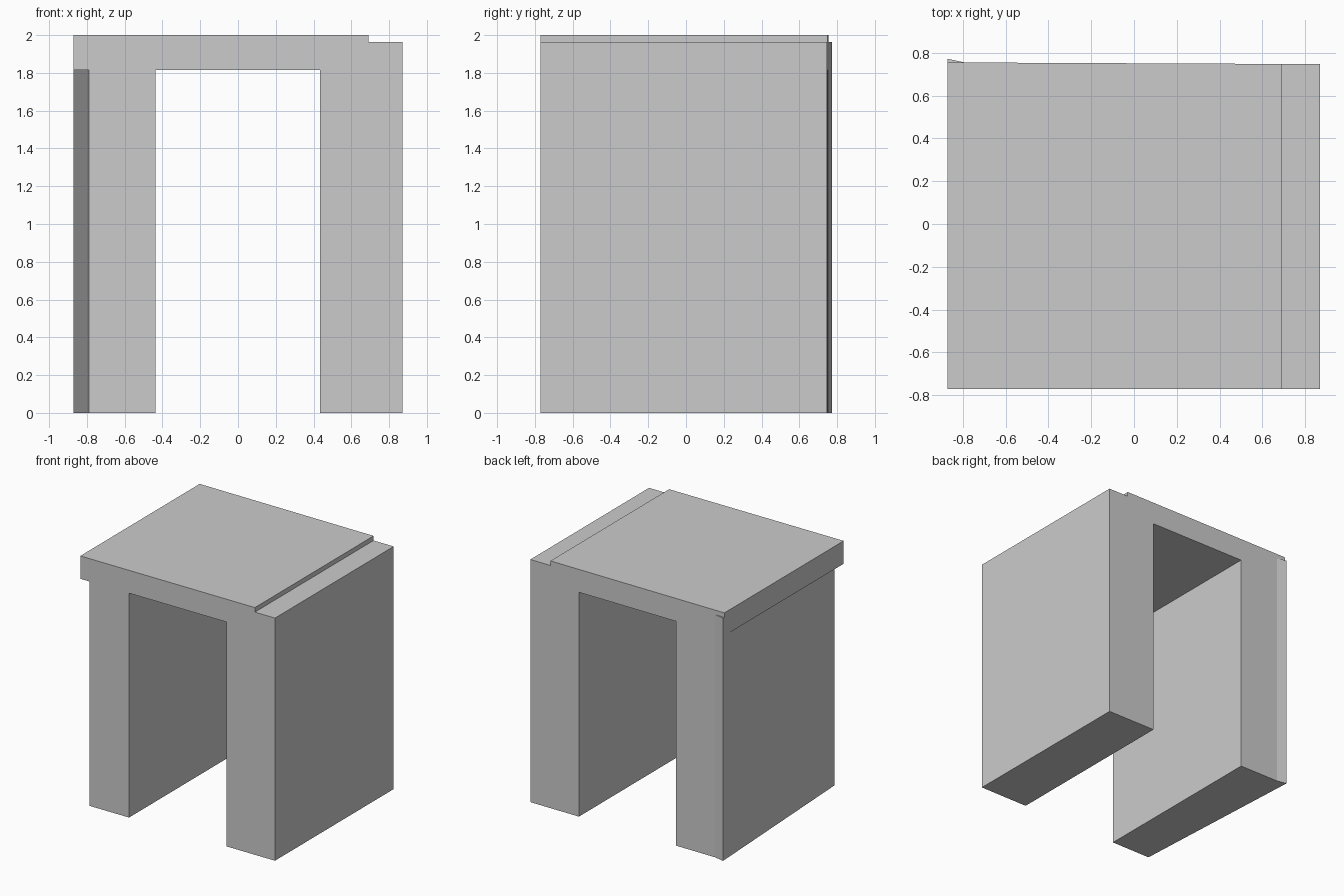
import bpy
import bmesh

if "Cube" in bpy.data.objects:
    bpy.data.objects.remove(bpy.data.objects["Cube"])


def prism(name, plan, z0, z1):
    """Extrude a counter-clockwise plan outline from z0 up to z1."""
    bm = bmesh.new()
    base = bm.faces.new([bm.verts.new((x, y, z0)) for x, y in plan])
    top = bmesh.ops.extrude_face_region(bm, geom=[base])["geom"]
    verts = [g for g in top if isinstance(g, bmesh.types.BMVert)]
    bmesh.ops.translate(bm, verts=verts, vec=(0, 0, z1 - z0))
    bmesh.ops.recalc_face_normals(bm, faces=bm.faces)
    mesh = bpy.data.meshes.new(name)
    bm.to_mesh(mesh)
    bm.free()
    obj = bpy.data.objects.new(name, mesh)
    bpy.context.collection.objects.link(obj)
    return obj


def combine(target, tool, operation):
    """Apply a boolean and remove the helper object."""
    tool.hide_render = True
    mod = target.modifiers.new(operation.lower(), "BOOLEAN")
    mod.operation = operation
    mod.solver = "EXACT"
    mod.object = tool
    bpy.context.view_layer.objects.active = target
    bpy.ops.object.modifier_apply(modifier=mod.name)
    bpy.data.objects.remove(tool)


def back(x):
    """The back wall runs very slightly out of square."""
    return 0.751 - 0.004 * x / 0.87


FRONT = -0.77

# Arch body: left wall slants outward to a small spur at the back corner
arch = prism("arch_body", [(-0.79, FRONT), (0.87, FRONT), (0.87, back(0.87)),
                           (-0.79, back(-0.79)), (-0.872, 0.772)], 0, 1.963)

# Top slab: overhangs the slanted wall, stops short on the right
slab = prism("top_slab", [(-0.872, FRONT), (0.69, FRONT), (0.69, back(0.69)),
                          (-0.872, back(-0.872))], 1.815, 2.0)
combine(arch, slab, "UNION")

# Passage cut through from front to back
passage = prism("passage_cutter", [(-0.436, -1), (0.434, -1), (0.434, 1), (-0.436, 1)],
                -0.5, 1.815)
combine(arch, passage, "DIFFERENCE")
